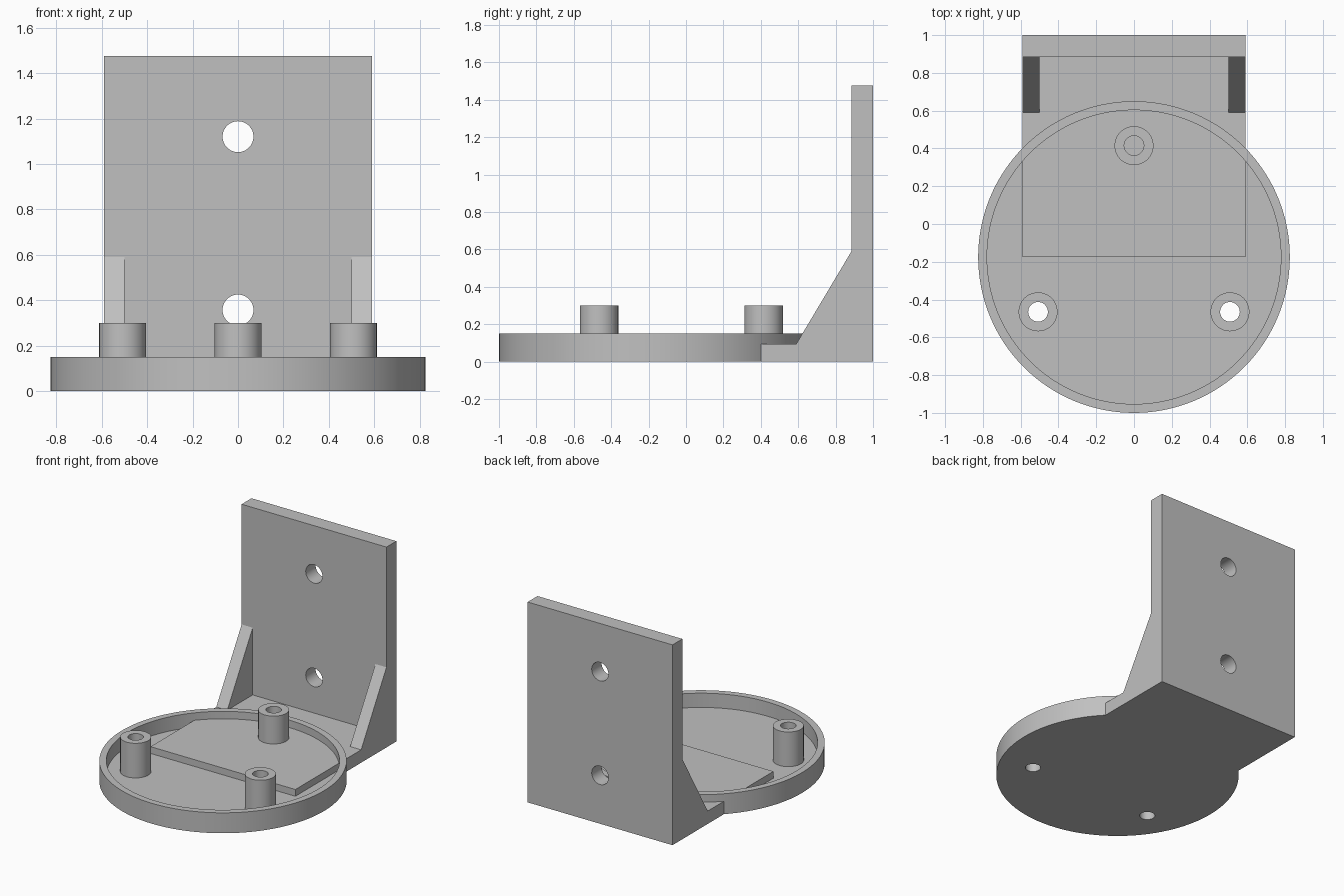
import bpy, bmesh, math
from mathutils import Matrix, Vector

if "Cube" in bpy.data.objects:
    bpy.data.objects.remove(bpy.data.objects["Cube"])

grey = bpy.data.materials.new("plain grey")
grey.diffuse_color = (0.53, 0.53, 0.53, 1)
grey.use_nodes = True
grey.node_tree.nodes["Principled BSDF"].inputs["Base Color"].default_value = grey.diffuse_color

# main dimensions
W = 0.59            # half width of the bracket
DISC_Y = -0.175     # centre of the round tray
FLOOR, SLAB, RIM, POST = 0.045, 0.095, 0.15, 0.30
POSTS = [(0, 0.415), (0.508, -0.465), (-0.508, -0.465)]


def make(name, bm):
    bmesh.ops.recalc_face_normals(bm, faces=bm.faces)
    me = bpy.data.meshes.new(name)
    bm.to_mesh(me)
    bm.free()
    me.materials.append(grey)
    ob = bpy.data.objects.new(name, me)
    bpy.context.collection.objects.link(ob)
    return ob


def cylinder(name, r, a, b, segments=64):
    """Cylinder running from point a to point b."""
    a, b = Vector(a), Vector(b)
    rot = (b - a).to_track_quat('Z', 'Y').to_matrix().to_4x4()
    bm = bmesh.new()
    bmesh.ops.create_cone(bm, cap_ends=True, segments=segments, radius1=r, radius2=r,
                          depth=(b - a).length, matrix=Matrix.Translation((a + b) / 2) @ rot)
    return make(name, bm)


def extrude_x(name, profile, x0, x1):
    """Side profile of (y, z) points extruded along x."""
    bm = bmesh.new()
    face = bm.faces.new([bm.verts.new((x0, y, z)) for y, z in profile])
    ext = bmesh.ops.extrude_face_region(bm, geom=[face])
    bmesh.ops.translate(bm, vec=(x1 - x0, 0, 0),
                        verts=[v for v in ext['geom'] if isinstance(v, bmesh.types.BMVert)])
    return make(name, bm)


def combine(target, part, operation):
    mod = target.modifiers.new(operation.lower(), 'BOOLEAN')
    mod.operation, mod.solver, mod.object = operation, 'EXACT', part
    bpy.context.view_layer.objects.active = target
    bpy.ops.object.modifier_apply(modifier=mod.name)
    bpy.data.objects.remove(part)


# round tray with a raised rim
body = cylinder("mounting_bracket", 0.825, (0, DISC_Y, 0), (0, DISC_Y, RIM), 128)
combine(body, cylinder("tray_recess", 0.778, (0, DISC_Y, FLOOR), (0, DISC_Y, 1), 128), 'DIFFERENCE')

# foot slab and upright plate in one L profile
combine(body, extrude_x("foot_and_plate", [(DISC_Y, 0), (1, 0), (1, 1.475), (0.885, 1.475),
                                           (0.885, SLAB), (DISC_Y, SLAB)], -W, W), 'UNION')

# side gussets
for s in (-1, 1):
    combine(body, extrude_x("gusset", [(0.59, 0.02), (0.95, 0.02), (0.95, 0.59), (0.885, 0.59),
                                       (0.59, SLAB)], s * 0.5, s * W), 'UNION')

# screw posts; the rear hole stops at the slab, the front ones go through
for i, (x, y) in enumerate(POSTS):
    combine(body, cylinder("post", 0.103, (x, y, 0.02), (x, y, POST)), 'UNION')
    bottom = SLAB if i == 0 else -0.1
    combine(body, cylinder("post_hole", 0.052, (x, y, bottom), (x, y, 0.5)), 'DIFFERENCE')

# wall fixing holes
for z in (0.357, 1.12):
    combine(body, cylinder("wall_hole", 0.068, (0, 0.7, z), (0, 1.2, z)), 'DIFFERENCE')

# smooth round sides, sharp edges elsewhere
body.select_set(True)
bpy.context.view_layer.objects.active = body
bpy.ops.object.shade_smooth_by_angle(angle=math.radians(30))
